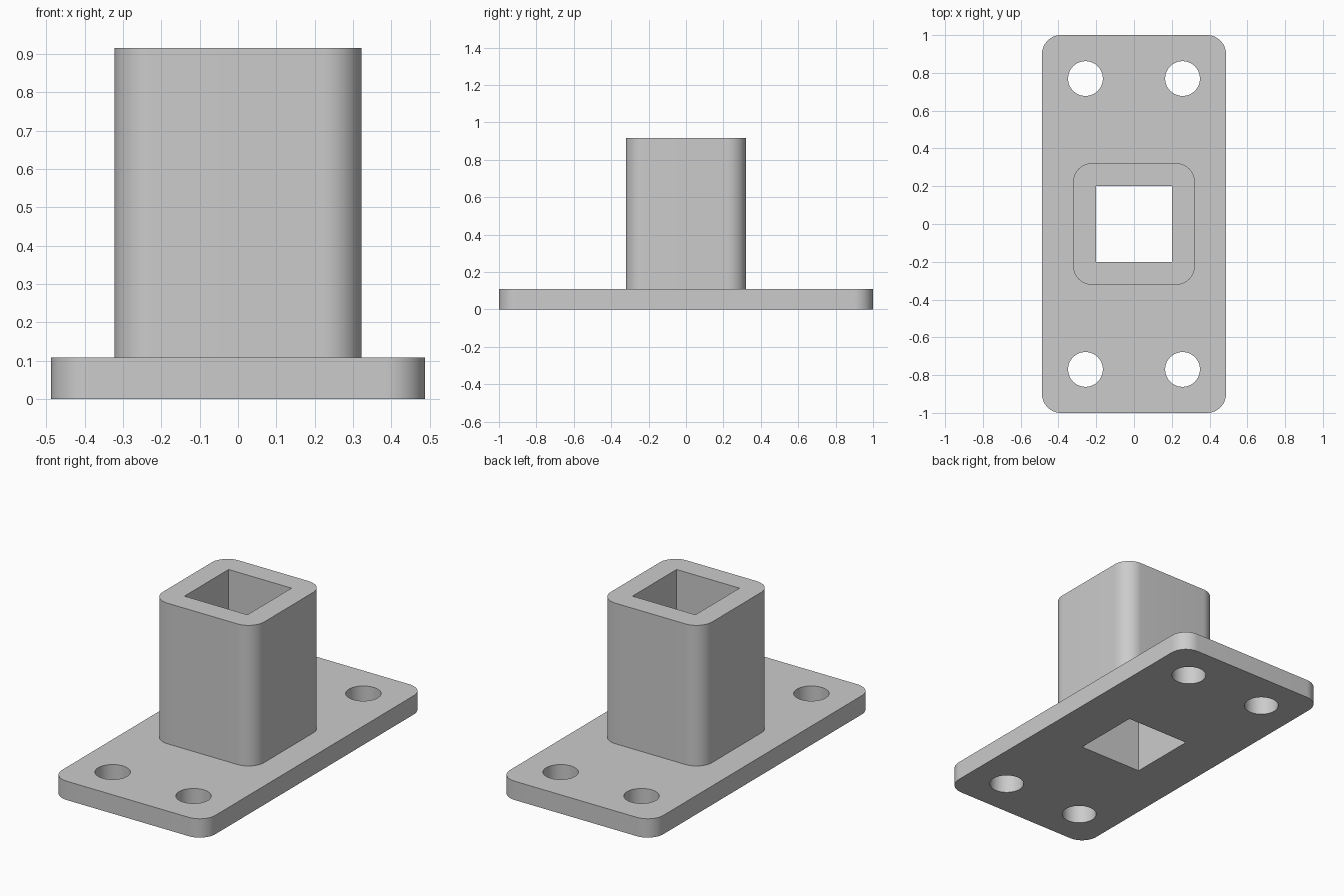
import bpy, bmesh, math
from mathutils import Vector

if "Cube" in bpy.data.objects:
    bpy.data.objects.remove(bpy.data.objects["Cube"], do_unlink=True)

PLATE_TOP, TUBE_TOP = 0.108, 0.915

grey = bpy.data.materials.new("light grey")
grey.use_nodes = True
colour = (0.6, 0.6, 0.6, 1)
grey.diffuse_color = colour
grey.node_tree.nodes["Principled BSDF"].inputs["Base Color"].default_value = colour


def rounded_outline(hx, hy, r, steps=16):
    """Rectangle outline with rounded corners, counter-clockwise."""
    pts = []
    for i, (sx, sy) in enumerate([(1, 1), (-1, 1), (-1, -1), (1, -1)]):
        for k in range(steps + 1):
            a = math.pi / 2 * (i + k / steps)
            pts.append((sx * (hx - r) + r * math.cos(a), sy * (hy - r) + r * math.sin(a)))
    return pts


def circle_outline(x, y, r, steps=64):
    angles = [math.tau * k / steps for k in range(steps)]
    return [(x + r * math.cos(a), y + r * math.sin(a)) for a in angles]


def prism(name, outlines, z0, z1):
    """Extrude one or more closed outlines from z0 to z1."""
    bm = bmesh.new()
    for pts in outlines:
        face = bm.faces.new([bm.verts.new((x, y, z0)) for x, y in pts])
        top = bmesh.ops.extrude_face_region(bm, geom=[face], use_keep_orig=True)["geom"]
        moved = [v for v in top if isinstance(v, bmesh.types.BMVert)]
        bmesh.ops.translate(bm, verts=moved, vec=Vector((0, 0, z1 - z0)))
    bmesh.ops.recalc_face_normals(bm, faces=bm.faces)
    mesh = bpy.data.meshes.new(name)
    bm.to_mesh(mesh)
    bm.free()
    mesh.materials.append(grey)
    obj = bpy.data.objects.new(name, mesh)
    bpy.context.collection.objects.link(obj)
    return obj


def combine(target, other, operation):
    """Apply a boolean to the target and remove the helper."""
    mod = target.modifiers.new(operation.lower(), "BOOLEAN")
    mod.operation, mod.solver, mod.object = operation, "EXACT", other
    bpy.context.view_layer.objects.active = target
    bpy.ops.object.modifier_apply(modifier=mod.name)
    bpy.data.objects.remove(other, do_unlink=True)


# Base plate with the upright square tube joined on
bracket = prism("flanged_socket", [rounded_outline(0.487, 1.0, 0.1)], 0, PLATE_TOP)
tube = prism("tube", [rounded_outline(0.322, 0.322, 0.1)], PLATE_TOP / 2, TUBE_TOP)
combine(bracket, tube, "UNION")

# Square bore through the whole part, and four bolt holes
bore = [(0.2, 0.2), (-0.2, 0.2), (-0.2, -0.2), (0.2, -0.2)]
bolts = [circle_outline(sx * 0.257, sy * 0.77, 0.092) for sx in (-1, 1) for sy in (-1, 1)]
cutter = prism("hole_cutter", [bore] + bolts, -0.1, TUBE_TOP + 0.1)
cutter.hide_render = True
combine(bracket, cutter, "DIFFERENCE")

# Smooth the rounded corners and holes, keep the rims sharp
bpy.ops.object.select_all(action="DESELECT")
bracket.select_set(True)
bpy.context.view_layer.objects.active = bracket
bpy.ops.object.shade_smooth_by_angle(angle=math.radians(30))
